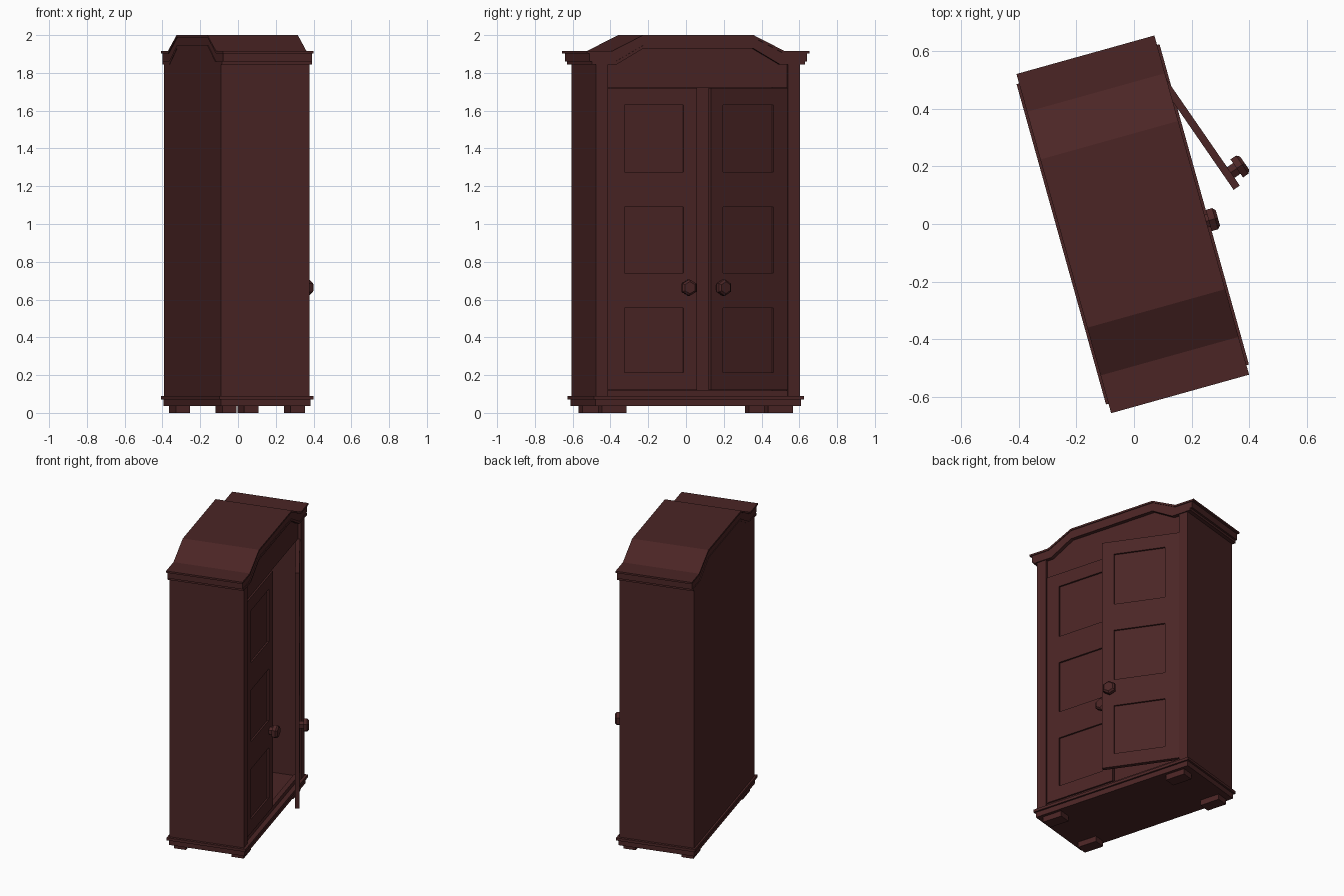
import bpy, bmesh, math
from mathutils import Matrix, Vector

if "Cube" in bpy.data.objects:
    bpy.data.objects.remove(bpy.data.objects["Cube"])

# Local frame: x = depth (doors face +x), y = width. The whole cabinet is turned about z.
TURN = Matrix.Rotation(math.radians(15.6), 4, 'Z')

wood = bpy.data.materials.new("dark red brown wood")
wood.diffuse_color = (0.070, 0.0185, 0.0185, 1)
wood.use_nodes = True
wood.node_tree.nodes["Principled BSDF"].inputs["Base Color"].default_value = wood.diffuse_color


def finish(name, bm, local=Matrix()):
    bmesh.ops.recalc_face_normals(bm, faces=bm.faces)
    me = bpy.data.meshes.new(name)
    bm.to_mesh(me)
    bm.free()
    me.materials.append(wood)
    ob = bpy.data.objects.new(name, me)
    bpy.context.collection.objects.link(ob)
    ob.matrix_world = TURN @ local
    return ob


def prism(name, profile, x0, x1):
    """Extrude a (width, height) outline through the depth x0..x1."""
    bm = bmesh.new()
    f = bm.faces.new([bm.verts.new((x0, y, z)) for y, z in profile])
    r = bmesh.ops.extrude_face_region(bm, geom=[f])
    vs = [g for g in r["geom"] if isinstance(g, bmesh.types.BMVert)]
    bmesh.ops.translate(bm, verts=vs, vec=(x1 - x0, 0, 0))
    if f.is_valid is False or not any(
            all(abs(v.co.x - x0) < 1e-6 for v in q.verts) for q in bm.faces):
        bm.faces.new([v for v in bm.verts if abs(v.co.x - x0) < 1e-6])
    return finish(name, bm)


def box(name, x0, x1, y0, y1, z0, z1):
    return prism(name, [(y0, z0), (y1, z0), (y1, z1), (y0, z1)], x0, x1)


def arch_line(end, drop):
    """Flat shoulders, sloped sides and raised middle of the crown."""
    lo, hi, k = 1.915 - drop, 2.0 - drop, 0.475 - drop * 0.35
    return [(-end, lo), (-k, lo), (-0.303, hi), (0.303, hi), (k, lo), (end, lo)]


# Feet
for sx, (x0, x1) in (("back", (-0.233, -0.155)), ("front", (0.143, 0.222))):
    for sy, s in (("left", -1), ("right", 1)):
        a, b = sorted((s * 0.39, s * 0.525))
        box(f"{sx}_{sy}_foot", x0, x1, a, b, 0, 0.04)

# Plinth, its ledge and the bottom rail
box("plinth", -0.252, 0.242, -0.565, 0.565, 0.037, 0.072)
box("plinth_ledge", -0.262, 0.253, -0.577, 0.577, 0.072, 0.09)
box("bottom_rail", 0.19, 0.222, -0.495, 0.495, 0.09, 0.118)

# Side walls and front stiles
for side, s in (("left", -1), ("right", 1)):
    a, b = sorted((s * 0.535, s * 0.56))
    box(f"{side}_wall", -0.25, 0.205, a, b, 0.09, 1.847)
    a, b = sorted((s * 0.495, s * 0.56))
    box(f"{side}_stile", 0.205, 0.236, a, b, 0.09, 1.847)

# Back wall and frieze both follow the arched crown
under = arch_line(0.56, 0.069)
prism("back_wall", [(0.56, 0.09)] + [(-0.56, 0.09)] + under, -0.25, -0.225)
prism("frieze", [(0.495, 1.722)] + [(-0.495, 1.722)] + arch_line(0.495, 0.069), 0.19, 0.218)

# Arched crown in three moulded layers
for name, end, top, low, x0, x1 in (
        ("crown_lip", 0.611, 0.0, 0.012, -0.253, 0.244),
        ("crown_band", 0.597, 0.012, 0.055, -0.248, 0.239),
        ("crown_bead", 0.585, 0.055, 0.071, -0.252, 0.243)):
    prism(name, arch_line(end, top) + arch_line(end, low)[::-1], x0, x1)


def door(name, s, local):
    """Door hinged at y = 0, reaching to y = s * width, with three sunk panels."""
    ys = [0, 0.09, 0.415, 0.49]
    zs = [0.122, 0.215, 0.555, 0.74, 1.09, 1.275, 1.63, 1.72]
    bm = bmesh.new()
    grid = [[bm.verts.new((0, s * y, z)) for z in zs] for y in ys]
    panels = []
    for i in range(len(ys) - 1):
        for j in range(len(zs) - 1):
            f = bm.faces.new((grid[i][j], grid[i + 1][j],
                              grid[i + 1][j + 1], grid[i][j + 1]))
            if i == 1 and j % 2 == 1:
                panels.append(f)
    rim = [e for e in bm.edges if e.is_boundary]
    # Sunk panels with sloped edges
    bmesh.ops.inset_individual(bm, faces=panels, thickness=0.014)
    for f in panels:
        for v in f.verts:
            v.co.x -= 0.011
    # Thickness and back
    r = bmesh.ops.extrude_edge_only(bm, edges=rim)
    for g in r["geom"]:
        if isinstance(g, bmesh.types.BMVert):
            g.co.x -= 0.026
    bmesh.ops.holes_fill(bm, edges=[e for e in bm.edges if e.is_boundary], sides=0)
    finish(name, bm, local)

    # Six-sided knob: neck, head and tapered cap
    bm = bmesh.new()
    axis = Matrix.Rotation(math.pi / 2, 4, 'Y') @ Matrix.Rotation(math.pi / 6, 4, 'Z')
    for x0, x1, r0, r1 in ((-0.002, 0.027, 0.026, 0.026),
                           (0.025, 0.048, 0.044, 0.044),
                           (0.048, 0.058, 0.044, 0.032)):
        place = Matrix.Translation(Vector(((x0 + x1) / 2, s * 0.435, 0.663)))
        bmesh.ops.create_cone(bm, cap_ends=True, segments=6, radius1=r0, radius2=r1,
                              depth=x1 - x0, matrix=place @ axis)
    finish(name + "_knob", bm, local)


# Closed left door and half-open right door
door("left_door", 1, Matrix.Translation((0.228, -0.493, 0)))
door("right_door", -1, Matrix.Translation((0.230, 0.493, 0))
     @ Matrix.Rotation(math.radians(19), 4, 'Z'))
